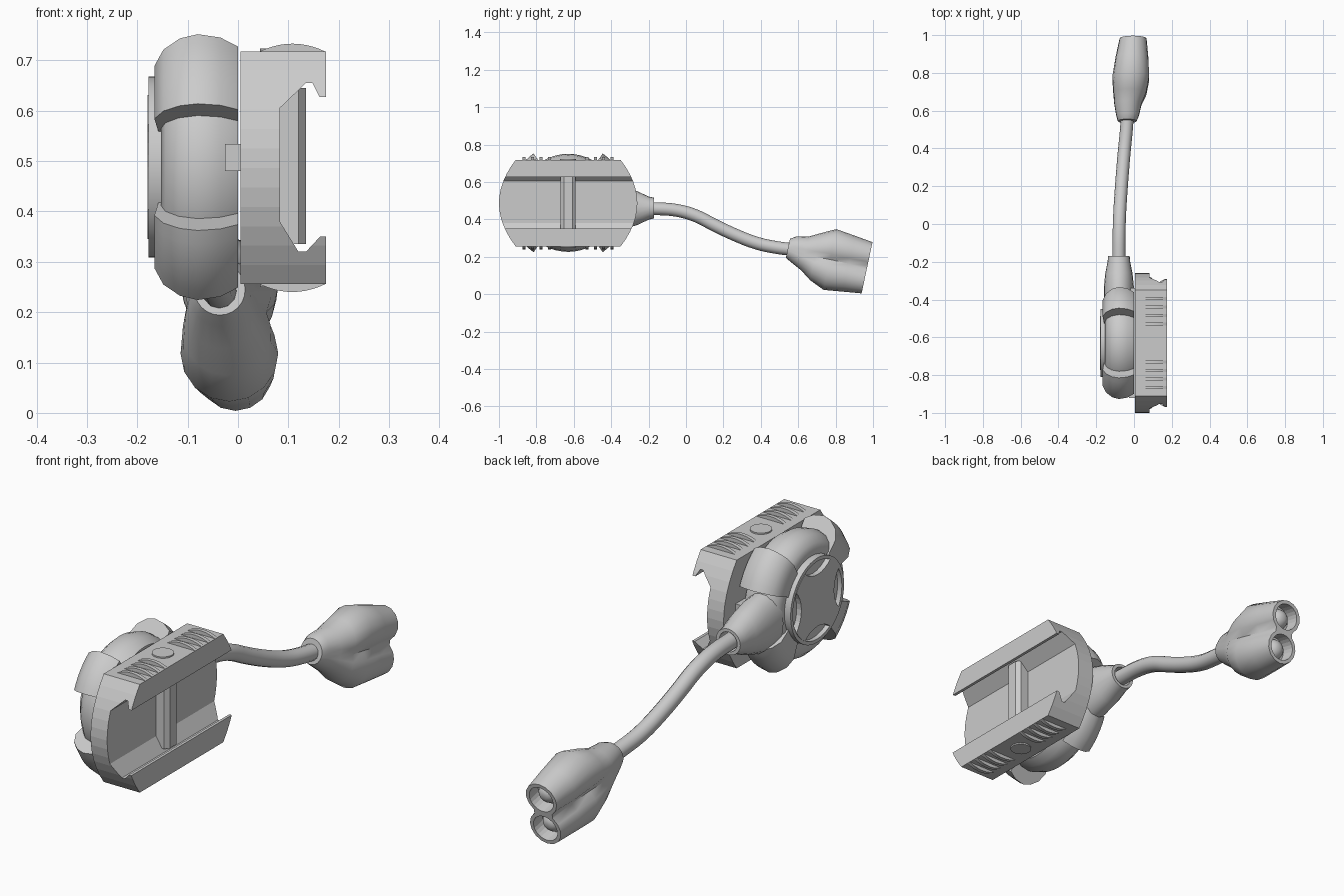
import bpy, bmesh, math
from mathutils import Vector

if "Cube" in bpy.data.objects:
    bpy.data.objects.remove(bpy.data.objects["Cube"])

CY, CZ = -0.63, 0.488          # centre of the round housing and the rail clamp
grey = bpy.data.materials.new("plain grey")
grey.diffuse_color = (0.6, 0.6, 0.6, 1)
grey.use_nodes = True
grey.node_tree.nodes["Principled BSDF"].inputs["Base Color"].default_value = grey.diffuse_color


def finish(name, bm, smooth=35):
    bmesh.ops.remove_doubles(bm, verts=bm.verts, dist=1e-5)
    bmesh.ops.recalc_face_normals(bm, faces=bm.faces)
    me = bpy.data.meshes.new(name)
    bm.to_mesh(me)
    bm.free()
    me.materials.append(grey)
    ob = bpy.data.objects.new(name, me)
    bpy.context.collection.objects.link(ob)
    bpy.ops.object.select_all(action='DESELECT')
    ob.select_set(True)
    bpy.context.view_layer.objects.active = ob
    if smooth:
        bpy.ops.object.shade_smooth_by_angle(angle=math.radians(smooth))
    return ob


def loft(name, rings, smooth=35, closed=False):
    """Skin equal-length rings of points; cap the ends unless the loop closes."""
    bm = bmesh.new()
    vs = [[bm.verts.new(p) for p in r] for r in rings]
    n = len(vs[0])
    pairs = list(zip(vs, vs[1:])) + ([(vs[-1], vs[0])] if closed else [])
    for a, b in pairs:
        for i in range(n):
            bm.faces.new((a[i], a[(i + 1) % n], b[(i + 1) % n], b[i]))
    if not closed:
        bm.faces.new(vs[0])
        bm.faces.new(vs[-1])
    return finish(name, bm, smooth)


def prism(name, pts, a, b, place, smooth=35):
    return loft(name, [[place(u, v, d) for u, v in pts] for d in (a, b)], smooth)


def along_x(u, v, d): return (d, u, v)
def along_y(u, v, d): return (u, d, v)
def along_z(u, v, d): return (u, v, d)


def circle(cu, cv, r, n=32):
    return [(cu + r * math.cos(2 * math.pi * i / n), cv + r * math.sin(2 * math.pi * i / n))
            for i in range(n)]


def boolean(ob, cutter, op):
    m = ob.modifiers.new(op.lower(), 'BOOLEAN')
    m.operation, m.object, m.solver = op, cutter, 'EXACT'
    cutter.hide_render = True
    cutter.hide_set(True)


def sweep(name, prof, a0, a1, n):
    """Turn a closed (radius, x) profile about the housing axis, angles in degrees."""
    full = a1 - a0 == 360
    rings = []
    for i in range(n if full else n + 1):
        t = math.radians(a0 + (a1 - a0) * i / n)
        rings.append([(x, CY + r * math.cos(t), CZ + r * math.sin(t)) for r, x in prof])
    return loft(name, rings, 35, full)


# Rail clamp: channel profile trimmed by bowed ends
channel = [(.005, .256), (.175, .256), (.175, .35), (.163, .35), (.135, .32), (.12, .32),
           (.083, .38), (.083, .605), (.135, .655), (.148, .655), (.162, .627),
           (.175, .627), (.175, .717), (.005, .717)]
clamp = prism("rail_clamp", channel, -1.1, -.15, along_y, 25)
bow = []
for i in range(13):
    s = -1 + i / 6
    bow.append((.28 + .09 * (1 - s * s), s * .232))
outline = [(CY + y, .4865 + z) for y, z in bow] + [(CY - y, .4865 + z) for y, z in reversed(bow)]
boolean(clamp, prism("end_cutter", outline, -.1, .3, along_x, 0), 'INTERSECT')

# Crossbar in the channel
bar = prism("crossbar", [(.07, CY - .04), (.12, CY - .04), (.135, CY - .022), (.135, CY + .022),
                         (.12, CY + .04), (.07, CY + .04)], .335, .645, along_z)

# Grip ridges and round buttons on both edges of the clamp
for side, base, up in (("upper", .712, 1), ("lower", .261, -1)):
    arc = [(.108 + .066 * s / 5, base + up * (.005 + .016 * (1 - (s / 5) ** 2))) for s in range(-5, 6)]
    arc = [(.042, base)] + arc + [(.174, base)]
    for k in range(4):
        for sgn in (-1, 1):
            y = CY + sgn * (.1 + .045 * k)
            prism(f"{side}_ridge", arc, y - .008, y + .008, along_y)
    prism(f"{side}_button", circle(.087, CY, .043, 24), base, base + up * .011, along_z)

# Round housing and four corner guards
sweep("housing_ring", [(.165, -.145), (.195, -.153), (.225, -.144), (.25, -.118), (.262, -.08),
                       (.255, -.035), (.235, 0), (.165, 0)], 0, 360, 48)
guard = [(.18, -.158), (.245, -.166), (.285, -.148), (.312, -.115), (.322, -.08),
         (.314, -.035), (.292, 0), (.18, 0)]
for start in (23, 125, 203, 305):
    sweep("corner_guard", guard, start, start + 32, 6)

# Cap: recessed base, rim and a plate with hollowed sides
prism("cap_base", circle(CY, CZ, .175, 48), -.158, -.01, along_x)
sweep("cap_rim", [(.165, -.178), (.18, -.178), (.18, -.14), (.165, -.14)], 0, 360, 48)
plate = prism("cap_plate", circle(CY, CZ, .166, 48), -.18, -.15, along_x)
for k in range(4):
    t = math.pi / 2 * k
    boolean(plate, prism("plate_cutter", circle(CY + .235 * math.cos(t), CZ + .235 * math.sin(t), .125),
                         -.3, -.1, along_x, 0), 'DIFFERENCE')

# Pin joining housing and clamp
prism("joining_pin", [(CY - .29, .48), (CY + .29, .48), (CY + .29, .534), (CY - .29, .534)],
      -.026, .01, along_x, 0)

# Neck: oval socket holding the stalk (y, x radius, z radius)
neck = [(-.43, .078, .13), (-.34, .08, .115), (-.26, .072, .09), (-.2, .06, .062), (-.17, .057, .055),
        (-.17, .042, .042), (-.22, .04, .04)]
loft("neck", [[(-.08 + u * rx, y, .46 + v * rz) for u, v in circle(0, 0, 1, 20)]
              for y, rx, rz in neck])

# Flexible stalk
path = [(-.08, -.3, .46), (-.08, -.17, .457), (-.079, -.05, .448), (-.076, .05, .42),
        (-.07, .15, .37), (-.062, .26, .318), (-.052, .38, .272), (-.042, .48, .25), (-.033, .6, .235)]
cu = bpy.data.curves.new("stalk", 'CURVE')
cu.dimensions, cu.bevel_depth, cu.bevel_resolution, cu.resolution_u = '3D', .034, 4, 4
sp = cu.splines.new('BEZIER')
sp.bezier_points.add(len(path) - 1)
for bp, p in zip(sp.bezier_points, path):
    bp.co = p
    bp.handle_left_type = bp.handle_right_type = 'AUTO'
cu.materials.append(grey)
bpy.context.collection.objects.link(bpy.data.objects.new("stalk", cu))

# Twin lamp head: sections swell from a round sleeve into two stacked lobes
TILT = math.radians(12)
UP = Vector((0, math.sin(TILT), math.cos(TILT)))
OUT = Vector((0, math.cos(TILT), -math.sin(TILT)))


def lobes(x, y, z, w, h):
    c = max(h - w, .002)
    a = math.asin(min(c / w, .8))
    top = [(w * math.cos(t), c + w * math.sin(t))
           for t in (-a + (math.pi + 2 * a) * i / 12 for i in range(13))]
    pts = top + [(-u, -v) for u, v in top]
    return [Vector((x + u, y, z)) + UP * v for u, v in pts]


head = loft("lamp_head", [lobes(*s) for s in (
    (-.036, .545, .245, .05, .052), (-.034, .575, .24, .06, .07), (-.032, .635, .217, .072, .092),
    (-.022, .69, .2, .088, .128), (-.017, .77, .185, .097, .166), (-.011, .87, .163, .087, .153),
    (-.005, .968, .141, .072, .14))], 40)

# Sockets and domed lenses in the head
for k, v in (("upper", .068), ("lower", -.068)):
    mid = Vector((-.005, .968, .141)) + UP * v

    def ring(r, d):
        return [mid + OUT * d + Vector((r * a, 0, 0)) + UP * (r * b) for a, b in circle(0, 0, 1, 24)]

    boolean(head, loft(f"{k}_socket_cutter", [ring(.056, -.06), ring(.056, .05)], 0), 'DIFFERENCE')
    loft(f"{k}_lens", [ring(.045 * math.cos(t), -.062 + .045 * math.sin(t))
                       for t in (math.pi / 2 * i / 7 for i in range(7))])
